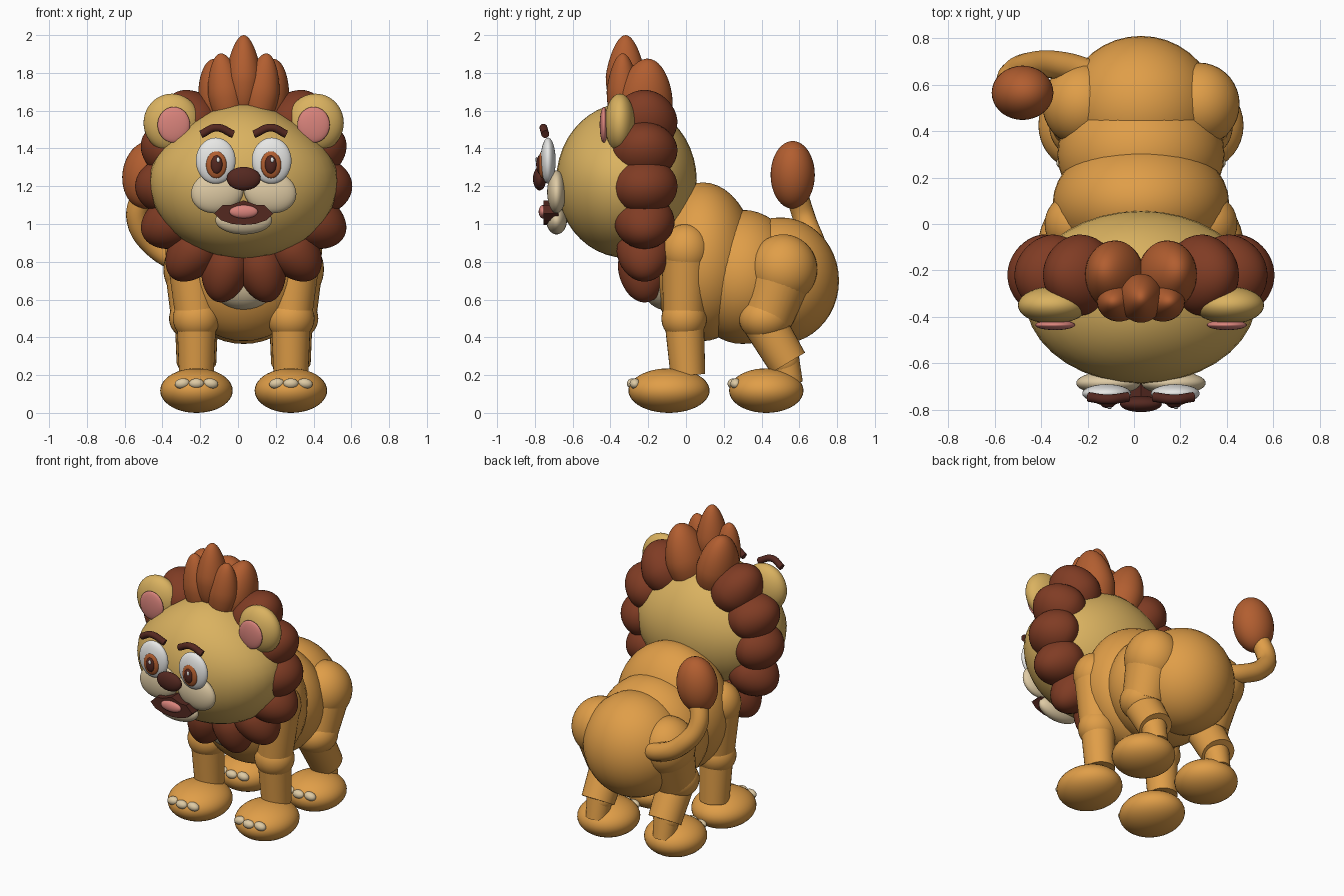
import bpy, bmesh, math
from mathutils import Vector, Euler, Matrix

if "Cube" in bpy.data.objects:
    bpy.data.objects.remove(bpy.data.objects["Cube"])

CX = 0.03          # the symmetry plane of the animal
SIDES = ((-1, "left"), (1, "right"))


def material(name, rgb):
    m = bpy.data.materials.new(name)
    lin = [((c / 255 + 0.055) / 1.055) ** 2.4 for c in rgb]
    m.diffuse_color = (*lin, 1)
    m.use_nodes = True
    m.node_tree.nodes["Principled BSDF"].inputs["Base Color"].default_value = m.diffuse_color
    return m


FUR = material("orange fur", (224, 158, 72))
FACE = material("golden face", (218, 178, 96))
MANE = material("dark mane", (128, 60, 36))
TUFT = material("rust brown", (178, 94, 48))
CREAM = material("cream", (222, 202, 164))
PINK = material("pink", (218, 132, 124))
DARK = material("dark brown", (84, 40, 32))
WHITE = material("white", (232, 232, 230))


def finish(name, bm, mat):
    me = bpy.data.meshes.new(name)
    for f in bm.faces:
        f.smooth = len(f.verts) <= 4
    bm.to_mesh(me)
    bm.free()
    me.materials.append(mat)
    ob = bpy.data.objects.new(name, me)
    bpy.context.collection.objects.link(ob)
    return ob


def blob(name, pos, size, mat, rot=(0, 0, 0), taper=0.0):
    """Ellipsoid; x is measured from the symmetry plane. Taper narrows the top half."""
    bm = bmesh.new()
    bmesh.ops.create_uvsphere(bm, u_segments=36, v_segments=22, radius=1)
    turn = Euler([math.radians(a) for a in rot]).to_matrix()
    for v in bm.verts:
        k = 1 - taper * max(0, v.co.z)
        p = Vector((v.co.x * size[0] * k, v.co.y * size[1] * k, v.co.z * size[2]))
        v.co = turn @ p + Vector(pos) + Vector((CX, 0, 0))
    return finish(name, bm, mat)


def limb(name, a, b, ra, rb, mat):
    """Tapered cylinder from point a to point b."""
    a, b = Vector(a) + Vector((CX, 0, 0)), Vector(b) + Vector((CX, 0, 0))
    d = b - a
    bm = bmesh.new()
    rot = d.to_track_quat('Z', 'Y').to_matrix().to_4x4()
    bmesh.ops.create_cone(bm, cap_ends=True, segments=32, radius1=ra, radius2=rb,
                          depth=d.length, matrix=Matrix.Translation((a + b) / 2) @ rot)
    return finish(name, bm, mat)


def tube(name, pts, radius, mat):
    """Smooth round tube through a few points."""
    cu = bpy.data.curves.new(name, 'CURVE')
    cu.dimensions = '3D'
    cu.bevel_depth, cu.bevel_resolution = radius, 5
    cu.use_fill_caps = True
    sp = cu.splines.new('BEZIER')
    sp.bezier_points.add(len(pts) - 1)
    for bp, p in zip(sp.bezier_points, pts):
        bp.co = (p[0] + CX, p[1], p[2])
        bp.handle_left_type = bp.handle_right_type = 'AUTO'
    cu.materials.append(mat)
    ob = bpy.data.objects.new(name, cu)
    bpy.context.collection.objects.link(ob)
    bpy.ops.object.select_all(action='DESELECT')
    ob.select_set(True)
    bpy.context.view_layer.objects.active = ob
    bpy.ops.object.convert(target='MESH')


# Body
blob("chest", (0, 0.09, 0.80), (0.38, 0.28, 0.42), FUR)
blob("belly", (0, 0.30, 0.72), (0.36, 0.30, 0.355), FUR)
blob("rump", (0, 0.50, 0.70), (0.325, 0.31, 0.335), FUR)
blob("chest_patch", (0, -0.11, 0.71), (0.19, 0.13, 0.165), CREAM)

# Head, narrower towards the crown
head = blob("head", (0, -0.315, 1.23), (0.50, 0.372, 0.41), FACE)
for v in head.data.vertices:
    t = (v.co.z - 1.23) / 0.41
    if t > 0:
        v.co.x = CX + (v.co.x - CX) * (1 - 0.3 * t * t)

# Mane ring: seven locks on each side, the topmost ones rust brown
for s, side in SIDES:
    for i in range(7):
        deg = (i + 0.5) * 180 / 7
        a = math.radians(deg)
        if i == 0:
            blob(f"mane_lock_{side}_0", (s * 0.115, -0.22, 1.65), (0.125, 0.15, 0.23),
                 TUFT, (-6, s * 12, 0), 0.15)
            continue
        low = max(0, -math.cos(a))
        blob(f"mane_lock_{side}_{i}",
             (s * 0.425 * math.sin(a), -0.22, 1.2 + 0.44 * math.cos(a)),
             (0.15 - 0.02 * low, 0.175 - 0.035 * low, 0.15 + 0.04 * abs(math.cos(a))),
             MANE, (0, s * deg, 0), 0.1)
    # Forelock flanks
    blob(f"forelock_{side}", (s * 0.095, -0.335, 1.70), (0.095, 0.085, 0.205),
         TUFT, (0, s * 8, 0), 0.2)
blob("forelock_middle", (0, -0.32, 1.78), (0.095, 0.105, 0.22), TUFT, taper=0.25)

# Face centre
blob("nose", (0, -0.775, 1.24), (0.09, 0.035, 0.062), DARK)
blob("chin", (0, -0.685, 1.02), (0.15, 0.055, 0.075), CREAM)
bm = bmesh.new()
half = [(0, 1.125), (0.07, 1.10), (0.11, 1.10), (0.155, 1.055),
        (0.12, 1.02), (0.06, 1.0), (0, 0.995)]
outline = half + [(-x, z) for x, z in half[-2:0:-1]]
face = bm.faces.new([bm.verts.new((x + CX, -0.755, z)) for x, z in outline])
ext = bmesh.ops.extrude_face_region(bm, geom=[face])
for v in ext["geom"]:
    if isinstance(v, bmesh.types.BMVert):
        v.co.y += 0.08
bmesh.ops.recalc_face_normals(bm, faces=bm.faces)
mouth = finish("mouth", bm, DARK)
for p in mouth.data.polygons:
    p.use_smooth = False
blob("tongue", (0, -0.758, 1.065), (0.075, 0.022, 0.035), PINK)

for s, side in SIDES:
    # Face sides
    blob(f"muzzle_{side}", (s * 0.14, -0.685, 1.17), (0.14, 0.05, 0.112), CREAM, (0, s * 12, 0))
    blob(f"eye_white_{side}", (s * 0.148, -0.73, 1.335), (0.105, 0.04, 0.122), WHITE)
    blob(f"iris_{side}", (s * 0.145, -0.76, 1.315), (0.055, 0.022, 0.073), TUFT)
    blob(f"pupil_{side}", (s * 0.143, -0.775, 1.315), (0.031, 0.018, 0.048), DARK)
    blob(f"eye_glint_{side}", (s * 0.143 + 0.008, -0.792, 1.34), (0.009, 0.005, 0.014), WHITE)
    tube(f"eyebrow_{side}", [(s * 0.225, -0.745, 1.475), (s * 0.145, -0.755, 1.51),
                             (s * 0.055, -0.745, 1.475)], 0.021, DARK)
    # Ears
    blob(f"ear_{side}", (s * 0.38, -0.35, 1.535), (0.15, 0.08, 0.155), FACE)
    blob(f"inner_ear_{side}", (s * 0.37, -0.435, 1.525), (0.086, 0.022, 0.095), PINK)

    # Front leg
    x = s * 0.25
    blob(f"shoulder_{side}", (s * 0.29, 0.0, 0.86), (0.125, 0.13, 0.14), FUR)
    limb(f"front_upper_leg_{side}", (s * 0.28, 0, 0.86), (x, -0.01, 0.5), 0.13, 0.11, FUR)
    blob(f"front_knee_{side}", (x, -0.01, 0.5), (0.125, 0.12, 0.12), FUR)
    limb(f"front_shin_{side}", (x, -0.01, 0.5), (x, 0.01, 0.2), 0.105, 0.092, FUR)

    # Hind leg
    blob(f"thigh_{side}", (x, 0.515, 0.76), (0.175, 0.18, 0.185), FUR)
    limb(f"hind_upper_leg_{side}", (x, 0.51, 0.74), (x, 0.43, 0.5), 0.165, 0.135, FUR)
    blob(f"hind_knee_{side}", (s * 0.255, 0.42, 0.5), (0.14, 0.14, 0.12), FUR)
    limb(f"hind_shin_{side}", (x, 0.40, 0.5), (x, 0.54, 0.265), 0.115, 0.105, FUR)
    blob(f"ankle_{side}", (x, 0.52, 0.27), (0.085, 0.08, 0.08), FUR)
    limb(f"hind_pastern_{side}", (x, 0.52, 0.28), (x, 0.55, 0.15), 0.08, 0.07, FUR)

    # Paws and toes
    for part, y, ry in (("front", -0.09, 0.215), ("hind", 0.425, 0.197)):
        blob(f"{part}_paw_{side}", (x, y, 0.118), (0.192, ry, 0.118), FUR)
        for k in (-1, 0, 1):
            blob(f"{part}_toe_{side}_{k + 2}", (x + k * 0.075, y - ry + 0.02 + 0.015 * abs(k), 0.155),
                 (0.04, 0.028, 0.027), CREAM, (0, k * 8, 0))

# Tail curling up on one side
tube("tail", [(-0.15, 0.62, 0.76), (-0.33, 0.68, 0.80), (-0.48, 0.68, 0.89),
              (-0.56, 0.63, 1.02), (-0.53, 0.58, 1.18)], 0.06, FUR)
blob("tail_tuft", (-0.51, 0.565, 1.26), (0.132, 0.117, 0.18), TUFT, (0, 8, 0))
